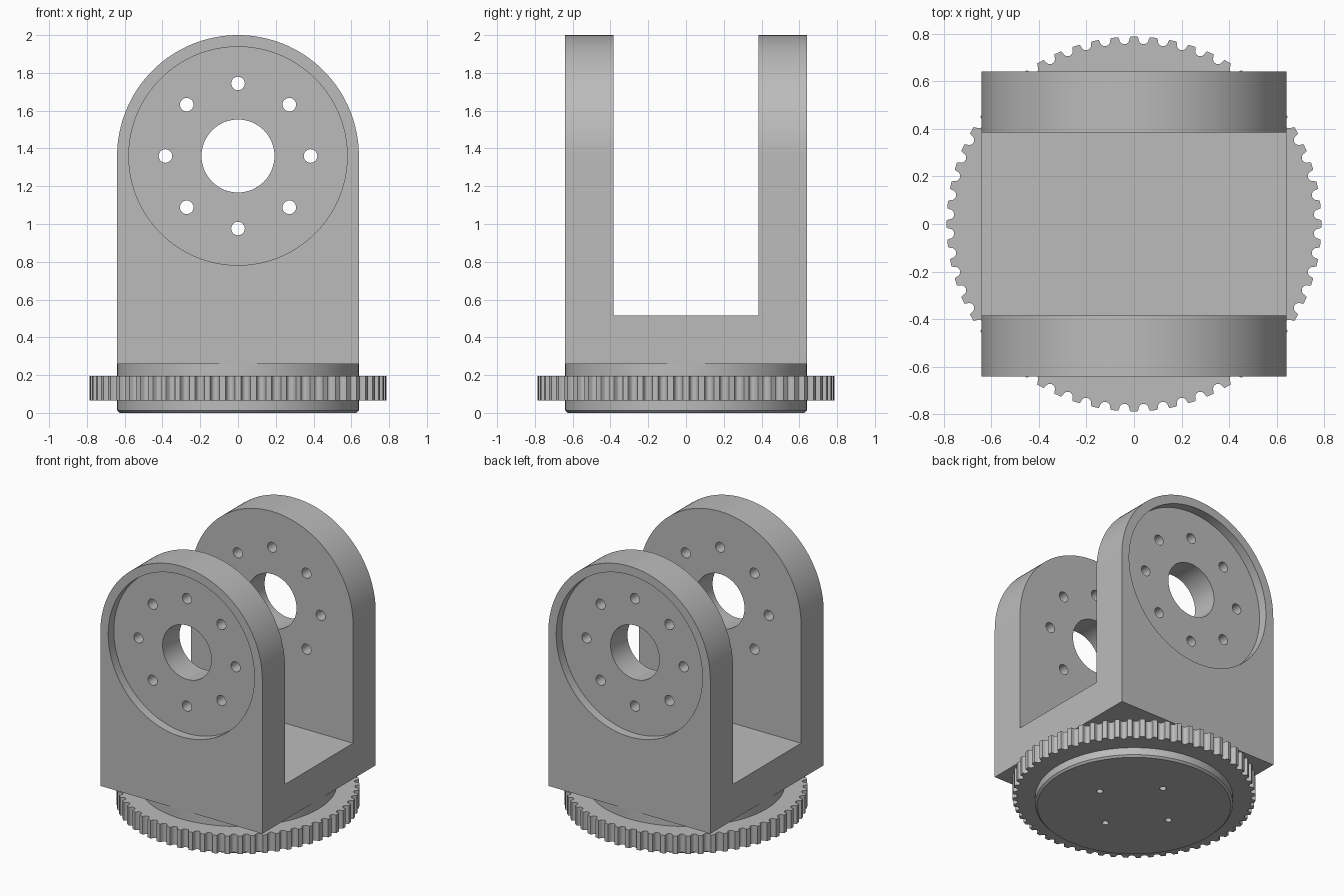
import bpy, bmesh
from math import sin, cos, pi, radians
from mathutils import Matrix, Vector

if "Cube" in bpy.data.objects:
    bpy.data.objects.remove(bpy.data.objects["Cube"], do_unlink=True)

grey = bpy.data.materials.new("plain grey")
grey.use_nodes = True
grey.diffuse_color = (0.5, 0.5, 0.5, 1)
grey.node_tree.nodes["Principled BSDF"].inputs["Base Color"].default_value = (0.5, 0.5, 0.5, 1)

HALF = 0.64        # half width of the yoke, radius of the base
AXIS_Z = 1.36      # height of the pivot axis


def make(name, bm):
    bmesh.ops.recalc_face_normals(bm, faces=bm.faces)
    mesh = bpy.data.meshes.new(name)
    bm.to_mesh(mesh)
    bm.free()
    mesh.materials.append(grey)
    ob = bpy.data.objects.new(name, mesh)
    bpy.context.collection.objects.link(ob)
    return ob


def prism(bm, points, direction):
    face = bm.faces.new([bm.verts.new(p) for p in points])
    new = bmesh.ops.extrude_face_region(bm, geom=[face])["geom"]
    verts = [v for v in new if isinstance(v, bmesh.types.BMVert)]
    bmesh.ops.translate(bm, vec=direction, verts=verts)


def cylinder(bm, centre, radius, depth, axis="Z", segments=32):
    turn = Matrix.Rotation(pi / 2, 4, "X") if axis == "Y" else Matrix()
    bmesh.ops.create_cone(bm, cap_ends=True, segments=segments, radius1=radius, radius2=radius,
                          depth=depth, matrix=Matrix.Translation(centre) @ turn)


def cut(ob, *cutters):
    for cutter in cutters:
        mod = ob.modifiers.new("cut", "BOOLEAN")
        mod.solver = "EXACT"
        mod.object = cutter
    bpy.context.view_layer.update()
    result = ob.evaluated_get(bpy.context.evaluated_depsgraph_get())
    mesh = bpy.data.meshes.new_from_object(result)
    ob.modifiers.clear()
    ob.data = mesh
    for cutter in cutters:
        bpy.data.objects.remove(cutter, do_unlink=True)


def smooth(ob):
    bpy.ops.object.select_all(action="DESELECT")
    ob.select_set(True)
    bpy.context.view_layer.objects.active = ob
    bpy.ops.object.shade_smooth_by_angle(angle=radians(30))


# Yoke: arched block
bm = bmesh.new()
arch = [(-HALF, -HALF, 0.26), (HALF, -HALF, 0.26)]
arch += [(HALF * cos(pi * i / 64), -HALF, AXIS_Z + HALF * sin(pi * i / 64)) for i in range(65)]
prism(bm, arch, Vector((0, 2 * HALF, 0)))
yoke = make("yoke", bm)

# Slot between the arms and round recesses on their outer faces
bm = bmesh.new()
bmesh.ops.create_cube(bm, size=1, matrix=Matrix.Translation((0, 0, 1.515)) @ Matrix.Diagonal((2, 0.77, 2, 1)))
for side in (-1, 1):
    cylinder(bm, (0, side * (HALF + 0.036), AXIS_Z), 0.578, 0.2, "Y", 128)
slot = make("slot_cutter", bm)

# Bearing bore and ring of bolt holes
bm = bmesh.new()
cylinder(bm, (0, 0, AXIS_Z), 0.193, 2, "Y", 64)
for i in range(8):
    a = i * pi / 4
    cylinder(bm, (0.384 * cos(a), 0, AXIS_Z + 0.384 * sin(a)), 0.036, 2, "Y", 24)
holes = make("hole_cutter", bm)
cut(yoke, slot, holes)
smooth(yoke)

# Round base with a chamfered bottom edge and four blind screw holes
bm = bmesh.new()
cylinder(bm, (0, 0, 0.13), HALF, 0.26, segments=128)
rim = [e for e in bm.edges if all(v.co.z < 0.01 for v in e.verts)]
bmesh.ops.bevel(bm, geom=rim, offset=0.013, segments=1, affect="EDGES")
base = make("base", bm)
bm = bmesh.new()
for i in range(4):
    cylinder(bm, (0.29 * cos(i * pi / 2), 0.29 * sin(i * pi / 2), 0), 0.022, 0.4, segments=24)
cut(base, make("screw_cutter", bm))
smooth(base)

# Belt gear with round-bottomed grooves
TEETH, RADIUS, GROOVE = 60, 0.787, 0.022
groove = [(-0.026, 0)]
groove += [(-GROOVE * cos(pi * k / 8), 0.009 + GROOVE * sin(pi * k / 8)) for k in range(9)]
groove += [(0.026, 0)]
outline = []
for i in range(TEETH):
    for along, deep in groove:
        a = 2 * pi * (i + 0.5) / TEETH + along / RADIUS
        outline.append(((RADIUS - deep) * cos(a), (RADIUS - deep) * sin(a), 0.065))
bm = bmesh.new()
prism(bm, outline, Vector((0, 0, 0.13)))
smooth(make("belt_gear", bm))
